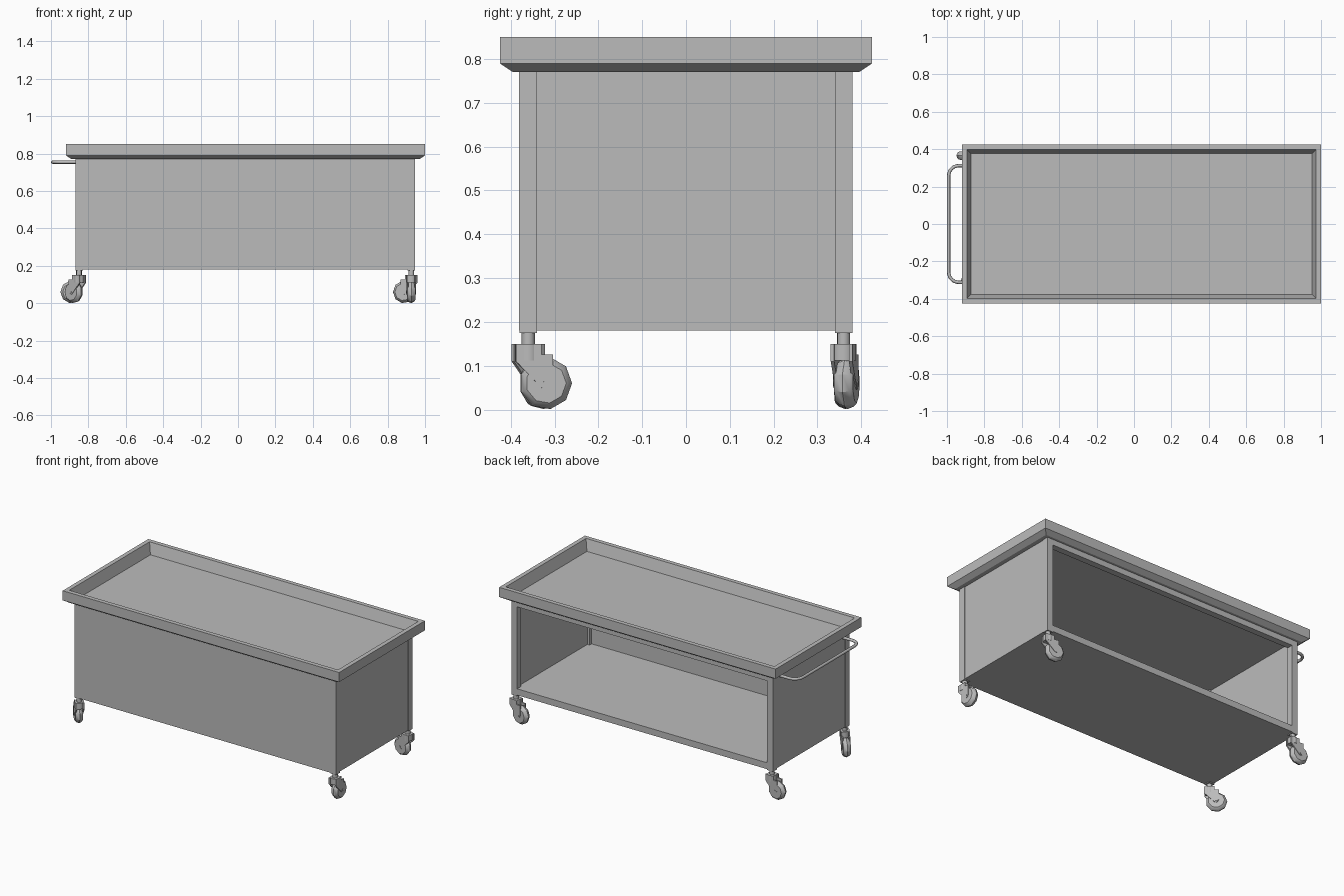
import bpy
import bmesh
import math
from mathutils import Matrix, Vector

cube = bpy.data.objects.get("Cube")
if cube:
    bpy.data.objects.remove(cube, do_unlink=True)

steel = bpy.data.materials.new("brushed steel grey")
steel.use_nodes = True
GREY = (0.5, 0.5, 0.5, 1)
steel.diffuse_color = GREY
steel.node_tree.nodes["Principled BSDF"].inputs["Base Color"].default_value = GREY


def finish(name, bm, place=Matrix(), smooth=False):
    bmesh.ops.recalc_face_normals(bm, faces=bm.faces)
    mesh = bpy.data.meshes.new(name)
    bm.to_mesh(mesh)
    bm.free()
    mesh.materials.append(steel)
    obj = bpy.data.objects.new(name, mesh)
    bpy.context.collection.objects.link(obj)
    obj.matrix_world = place
    if smooth:
        bpy.ops.object.select_all(action="DESELECT")
        obj.select_set(True)
        bpy.context.view_layer.objects.active = obj
        bpy.ops.object.shade_smooth_by_angle(angle=math.radians(35))
    return obj


def box(name, low, high):
    low, high = Vector(low), Vector(high)
    bm = bmesh.new()
    bmesh.ops.create_cube(bm, size=1)
    bmesh.ops.scale(bm, vec=high - low, verts=bm.verts)
    bmesh.ops.translate(bm, vec=(low + high) / 2, verts=bm.verts)
    return finish(name, bm)


def lathe(name, profile, sides, place):
    """Closed surface of revolution about local z from (radius, height) pairs."""
    bm = bmesh.new()
    rings = [[bm.verts.new((r * math.cos(math.tau * i / sides),
                            r * math.sin(math.tau * i / sides), h))
              for i in range(sides)] for r, h in profile]
    for a, b in zip(rings, rings[1:]):
        for i in range(sides):
            j = (i + 1) % sides
            bm.faces.new((a[i], a[j], b[j], b[i]))
    bm.faces.new(rings[0])
    bm.faces.new(rings[-1])
    return finish(name, bm, place, True)


# Cabinet extents
X0, X1, Y, Z0, Z1 = -0.87, 0.947, 0.38, 0.18, 0.775
POST = 0.04

# Tray: rectangular rings (inset, height) from underside up over the rim to the floor
bm = bmesh.new()
loops = []
for inset, z in [(0.03, 0.77), (0, 0.79), (0, 0.85), (0.027, 0.85), (0.048, 0.782)]:
    xa, xb, y = -0.92 + inset, 1 - inset, 0.425 - inset
    loops.append([bm.verts.new(p) for p in
                  ((xa, -y, z), (xb, -y, z), (xb, y, z), (xa, y, z))])
for a, b in zip(loops, loops[1:]):
    for i in range(4):
        j = (i + 1) % 4
        bm.faces.new((a[i], a[j], b[j], b[i]))
bm.faces.new(loops[0])
bm.faces.new(loops[-1])
finish("tray", bm)

# Corner posts, shelf, rail and panels; the back stays open
for side, x in (("right", X0), ("left", X1 - POST)):
    for end, y in (("front", -Y), ("back", Y - POST)):
        box(f"{end}_{side}_post", (x, y, Z0 - 0.005), (x + POST, y + POST, Z1))
box("shelf", (X0 + 0.004, -Y, Z0), (X1 - 0.004, Y - 0.001, Z0 + 0.04))
box("back_top_rail", (X0 + POST, Y - POST, Z1 - 0.04), (X1 - POST, Y, Z1))
box("front_panel", (X0, -Y - 0.001, Z0), (X1, -Y + 0.02, Z1))
box("right_panel", (X0 + 0.004, -Y + POST, Z0), (X0 + 0.024, Y - POST, Z1))
box("left_panel", (X1 - 0.024, -Y + POST, Z0), (X1 - 0.004, Y - POST, Z1))

# Push handle: round tube with rounded corners
curve = bpy.data.curves.new("push_handle", "CURVE")
curve.dimensions = "3D"
curve.bevel_depth = 0.009
curve.bevel_resolution = 2
curve.use_fill_caps = True
R, HX, HY, HZ = 0.055, -0.991, 0.312, 0.754
path = [(X0 + 0.01, HY)]
for sign in (1, -1):
    arc = []
    for k in range(7):
        a = math.radians(90 + 15 * k)
        arc.append((HX + R + R * math.cos(a), sign * (HY - R + R * math.sin(a))))
    path += arc if sign > 0 else arc[::-1]
path.append((X0 + 0.01, -HY))
spline = curve.splines.new("POLY")
spline.points.add(len(path) - 1)
for point, (x, y) in zip(spline.points, path):
    point.co = (x, y, HZ, 1)
spline.use_smooth = True
curve.materials.append(steel)
handle = bpy.data.objects.new("push_handle", curve)
bpy.context.collection.objects.link(handle)

# Fork cheek outline in (trail, height)
CHEEK = [(-0.029, 0.15), (0.029, 0.15), (0.029, 0.126), (0.055, 0.126),
         (0.055, 0.065), (0.05, 0.052), (0.04, 0.046), (0.029, 0.05), (-0.029, 0.11)]


def caster(label, x, y, angle):
    place = Matrix.Translation((x, y, 0)) @ Matrix.Rotation(math.radians(angle), 4, "Z")
    lathe(label + "_stem", [(0.015, 0.14), (0.015, 0.18)], 12, place)
    lathe(label + "_swivel", [(0.028, 0.112), (0.028, 0.15)], 16, place)
    for sign, side in ((1, "a"), (-1, "b")):
        bm = bmesh.new()
        inner = [bm.verts.new((t, sign * 0.017, z)) for t, z in CHEEK]
        outer = [bm.verts.new((t, sign * 0.025, z)) for t, z in CHEEK]
        bm.faces.new(inner)
        bm.faces.new(outer)
        for i in range(len(CHEEK)):
            j = (i + 1) % len(CHEEK)
            bm.faces.new((inner[i], inner[j], outer[j], outer[i]))
        finish(f"{label}_fork_{side}", bm, place)
    # Wheel turned on its side, with a rounded tread
    axle = place @ Matrix.Translation((0.04, 0, 0.06)) @ Matrix.Rotation(math.pi / 2, 4, "X")
    tread = [(0.046, -0.022), (0.054, -0.015), (0.06, 0), (0.054, 0.015), (0.046, 0.022)]
    lathe(label + "_wheel", tread, 9, axle)
    lathe(label + "_axle", [(0.007, -0.027), (0.007, 0.027)], 8, axle)


# Each caster is swivelled its own way
for label, x, y, angle in [("front_right_caster", X0 + 0.02, -0.36, 135),
                           ("front_left_caster", X1 - 0.02, -0.36, 92),
                           ("back_right_caster", X0 + 0.02, 0.36, 176),
                           ("back_left_caster", X1 - 0.02, 0.36, 170)]:
    caster(label, x, y, angle)
